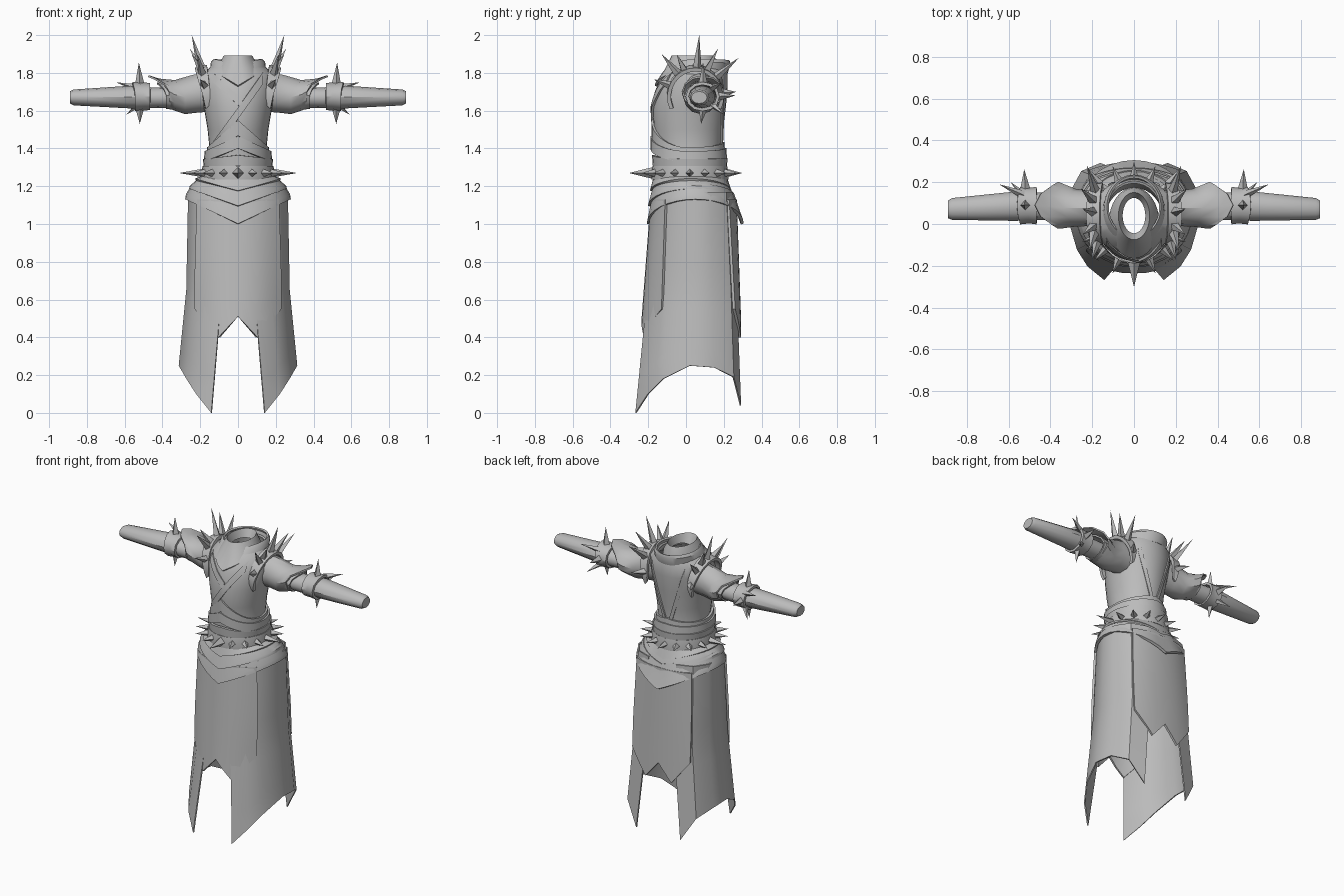
import bpy, bmesh, math
from mathutils import Vector, Matrix

if "Cube" in bpy.data.objects:
    bpy.data.objects.remove(bpy.data.objects["Cube"])

cloth = bpy.data.materials.new("grey cloth")
cloth.diffuse_color = (0.5, 0.5, 0.5, 1)
cloth.use_nodes = True
cloth.node_tree.nodes["Principled BSDF"].inputs["Base Color"].default_value = cloth.diffuse_color
SIDES = (("left", 1), ("right", -1))


def finish(name, bm, thick=0.0, angle=35):
    """Turn a bmesh into an object, thicken it, shade smooth with sharp edges."""
    me = bpy.data.meshes.new(name)
    bm.to_mesh(me)
    bm.free()
    ob = bpy.data.objects.new(name, me)
    bpy.context.collection.objects.link(ob)
    bpy.ops.object.select_all(action='DESELECT')
    bpy.context.view_layer.objects.active = ob
    ob.select_set(True)
    if thick:
        mod = ob.modifiers.new("thickness", 'SOLIDIFY')
        mod.thickness, mod.offset = thick, 0
        bpy.ops.object.modifier_apply(modifier=mod.name)
    bm = bmesh.new()
    bm.from_mesh(me)
    bmesh.ops.recalc_face_normals(bm, faces=bm.faces[:])
    bm.to_mesh(me)
    bm.free()
    me.materials.append(cloth)
    bpy.ops.object.shade_smooth_by_angle(angle=math.radians(angle))
    return ob


def grid(name, rows, closed=False, thick=0.01, cap=False):
    """Skin a list of point rows."""
    bm = bmesh.new()
    vs = [[bm.verts.new(p) for p in row] for row in rows]
    n = len(rows[0])
    for a, b in zip(vs, vs[1:]):
        for i in range(n if closed else n - 1):
            j = (i + 1) % n
            bm.faces.new((a[i], a[j], b[j], b[i]))
    if cap:
        bm.faces.new(vs[-1])
    return finish(name, bm, thick)


def vee(a):          # points at front and back
    return 1 - abs(math.sin(a))


def front(a):        # point at the front only, slight rise behind
    return vee(a) if math.cos(a) > 0 else 0.2 * vee(a)


def ell(a, rx, yf, yb):
    return rx * math.sin(a), (yf + yb) / 2 - (yb - yf) / 2 * math.cos(a)


def loft(name, rings, shape=vee, thick=0.012, n=32):
    """Rings of (z, half width, front y, back y, rise at the point)."""
    rows = []
    for z, rx, yf, yb, rise in rings:
        rows.append([(*ell(a, rx, yf, yb), z + rise * shape(a))
                     for a in (2 * math.pi * i / n for i in range(n))])
    return grid(name, rows, True, thick)


def tube(name, s, rings, slant=0, thick=0.01, cap=False, n=12):
    """Sleeve rings of (x, centre y, centre z, y radius, z radius)."""
    rows = []
    for k, (x, cy, cz, ry, rz) in enumerate(rings):
        sl = slant * k / (len(rings) - 1)
        rows.append([(s * (x + sl * max(0, math.cos(a)) ** 2),
                      cy + ry * math.sin(a), cz + rz * math.cos(a))
                     for a in (2 * math.pi * i / n for i in range(n))])
    return grid(name, rows, True, thick, cap)


def spikes(name, items):
    """Four-sided studs given as (base, tip, radius)."""
    bm = bmesh.new()
    for base, tip, r in items:
        b, t = Vector(base), Vector(tip)
        d = t - b
        m = Matrix.Translation((b + t) / 2) @ d.to_track_quat('Z', 'Y').to_matrix().to_4x4()
        bmesh.ops.create_cone(bm, cap_ends=True, segments=4, radius1=r, radius2=0,
                              depth=d.length, matrix=m)
    return finish(name, bm, 0, 20)


# Bodice
TORSO = [(1.28, .165, -.15, .19, 0), (1.40, .145, -.145, .18, 0), (1.50, .155, -.165, .19, 0),
         (1.62, .175, -.17, .205, 0), (1.72, .193, -.15, .215, 0), (1.79, .188, -.12, .215, 0),
         (1.835, .13, -.08, .20, 0)]
loft("bodice", TORSO)


def on_torso(x, z, side, off):
    for p, q in zip(TORSO, TORSO[1:]):
        if z <= q[0]:
            break
    t = min(1, max(0, (z - p[0]) / (q[0] - p[0])))
    rx, yf, yb = (p[k] + (q[k] - p[k]) * t for k in (1, 2, 3))
    c = math.sqrt(max(0, 1 - (x / rx) ** 2))
    return (x, (yf + yb) / 2 + side * ((yb - yf) / 2 * c + off), z)


def strip(name, p, q, width, side, off=.008):
    rows = []
    for v in (0, .5, 1):
        rows.append([on_torso(p[0] + (q[0] - p[0]) * i / 12,
                              p[1] + (q[1] - p[1]) * i / 12 - width * v, side, off)
                     for i in range(13)])
    return grid(name, rows, thick=.012)


# Crossed lapels on the chest and converging seams behind
strip("under_lapel", (-.13, 1.80), (.02, 1.66), .05, -1, .006)
strip("over_lapel", (.13, 1.80), (-.125, 1.44), .06, -1, .012)
for label, s in SIDES:
    strip(label + "_back_lapel", (s * .12, 1.78), (s * .015, 1.44), .07, 1)

# Collar and neck scarf
loft("collar", [(1.80, .145, -.115, .215, 0), (1.855, .138, -.075, .23, -.03),
                (1.87, .125, -.06, .225, -.03)], front)
loft("neck_scarf", [(1.80, .115, -.16, .17, -.07), (1.84, .10, -.11, .165, -.03),
                    (1.885, .075, -.075, .15, .0), (1.84, .06, -.05, .13, -.02)], front)

# Waist wraps with peaks in front
loft("upper_wrap", [(1.405, .157, -.177, .197, .145), (1.33, .163, -.175, .20, .14)], front, .014)
loft("middle_wrap", [(1.385, .170, -.182, .207, .08), (1.33, .174, -.182, .21, .07)], front, .014)
loft("lower_wrap", [(1.345, .178, -.172, .212, .02), (1.29, .172, -.168, .208, .02)], front, .016)

# Belt and studs
loft("belt", [(1.305, .178, -.168, .208, 0), (1.27, .184, -.174, .214, 0),
              (1.235, .186, -.172, .214, 0)], thick=.02)
studs = []
for i in range(16):
    a = 2 * math.pi * i / 16
    ln = .13 if i in (0, 4, 12) else .085
    x, y = ell(a, .183, -.172, .213)
    d = Vector((math.sin(a), -math.cos(a), 0))
    b = Vector((x, y, 1.27))
    studs.append((b, b + d * ln, .032 if i == 0 else .023))
spikes("belt_studs", studs)

# Layered hip bands, each dipping to a point in front and behind
loft("upper_hip_band", [(1.25, .185, -.165, .21, 0), (1.235, .225, -.185, .235, -.06)])
loft("middle_hip_band", [(1.24, .20, -.165, .22, -.03), (1.20, .25, -.192, .262, -.09),
                         (1.185, .253, -.196, .266, -.09)])
loft("lower_hip_band", [(1.21, .235, -.17, .25, -.06), (1.155, .268, -.195, .288, -.13),
                        (1.13, .272, -.20, .298, -.13)], thick=.016)

# Split under skirt: each column runs top, middle, bottom
TOP = [(.08, -.16), (.15, -.135), (.21, -.09), (.26, .03), (.255, .13), (.20, .21), (.10, .245)]
MID = [(.085, -.20), (.165, -.165), (.23, -.10), (.27, .03), (.267, .14), (.21, .235), (.10, .265)]
HEM = [(.14, -.265, .0), (.22, -.20, .10), (.27, -.12, .18), (.31, .02, .25),
       (.303, .15, .24), (.25, .25, .19), (.16, .288, .04)]
for label, s in SIDES:
    rows = []
    for k in range(9):
        row = []
        for t, m, h in zip(TOP, MID, HEM):
            t, m, h = Vector((*t, 1.17)), Vector((*m, .65)), Vector(h)
            p = t.lerp(m, k / 4) if k <= 4 else m.lerp(h, (k - 4) / 4)
            row.append((s * p.x, p.y, p.z))
        rows.append(row)
    grid(label + "_under_skirt", rows, thick=.008)


# Notched overlay panels
def panel(name, half, yc, ye):
    cols = [-1, -.86, -.66, -.45, -.22, 0, .22, .45, .66, .86, 1]
    rows = []
    for k in range(7):
        row = []
        for t in cols:
            s = abs(t)
            hem = .51 - .11 * s / .45 if s <= .45 else .40 + .15 * (s - .45) / .55
            z = 1.13 + (hem - 1.13) * k / 6
            w = (1.13 - z) / .73
            c = yc[0] + (yc[1] - yc[0]) * w
            e = ye[0] + (ye[1] - ye[0]) * w
            row.append((t * half * (.95 + .05 * min(1, 2 * w)), c + (e - c) * s ** 2.2, z))
        rows.append(row)
    return grid(name, rows, thick=.014)


panel("front_panel", .225, (-.18, -.236), (-.105, -.13))
panel("back_panel", .21, (.262, .288), (.222, .262))

for label, s in SIDES:
    # Arms: long sleeve, flared cap sleeve, cuff
    tube(label + "_sleeve", s, [(.28, .08, 1.67, .06, .055), (.45, .085, 1.668, .066, .055),
                                (.57, .085, 1.672, .07, .06), (.87, .072, 1.67, .052, .042),
                                (.89, .07, 1.67, .042, .032)], thick=0, cap=True)
    tube(label + "_cap_sleeve", s, [(.14, .07, 1.70, .085, .10), (.21, .075, 1.69, .08, .095),
                                    (.28, .078, 1.672, .085, .085), (.335, .085, 1.685, .10, .08),
                                    (.365, .09, 1.70, .108, .083)], slant=.11)
    tube(label + "_inner_cap", s, [(.27, .08, 1.67, .078, .07), (.38, .085, 1.68, .088, .065)], slant=.05)
    tube(label + "_cuff", s, [(.465, .088, 1.675, .082, .064), (.50, .088, 1.675, .077, .066),
                              (.545, .088, 1.675, .082, .070)], slant=.015, thick=.016)
    spikes(label + "_cuff_spikes", [
        ((s * .52, .09, 1.735), (s * .525, .09, 1.855), .026),
        ((s * .52, .09, 1.615), (s * .52, .08, 1.53), .024),
        ((s * .52, .16, 1.675), (s * .525, .262, 1.68), .026),
        ((s * .53, .14, 1.72), (s * .645, .19, 1.75), .02),
        ((s * .53, .14, 1.63), (s * .59, .20, 1.58), .018)])

    # Shoulder strap arching over the armhole, tapered at its ends
    def strap(th, w):
        return Vector((s * (.165 + .03 * max(0, math.sin(th)) + w),
                       .05 + .14 * math.cos(th), 1.68 + .145 * math.sin(th)))
    rows = []
    for v in (-1, 0, 1):
        row = []
        for i in range(17):
            th = math.radians(-25 + 230 * i / 16)
            p = strap(th, v * .032 * math.sin(math.pi * (i + .5) / 17) ** .6)
            p.z -= .008 * v
            row.append(p)
        rows.append(row)
    grid(label + "_shoulder_strap", rows, thick=.02)
    tips = [(.245, .07, 2.0), (.215, -.13, 1.90), (.20, -.17, 1.765), (.255, .17, 1.93),
            (.225, .28, 1.88), (.22, .265, 1.70), (.245, -.05, 1.90)]
    spikes(label + "_shoulder_spikes", [
        (strap(math.atan2(z - 1.68, y - .05), 0), (s * x, y, z), .024) for x, y, z in tips])
